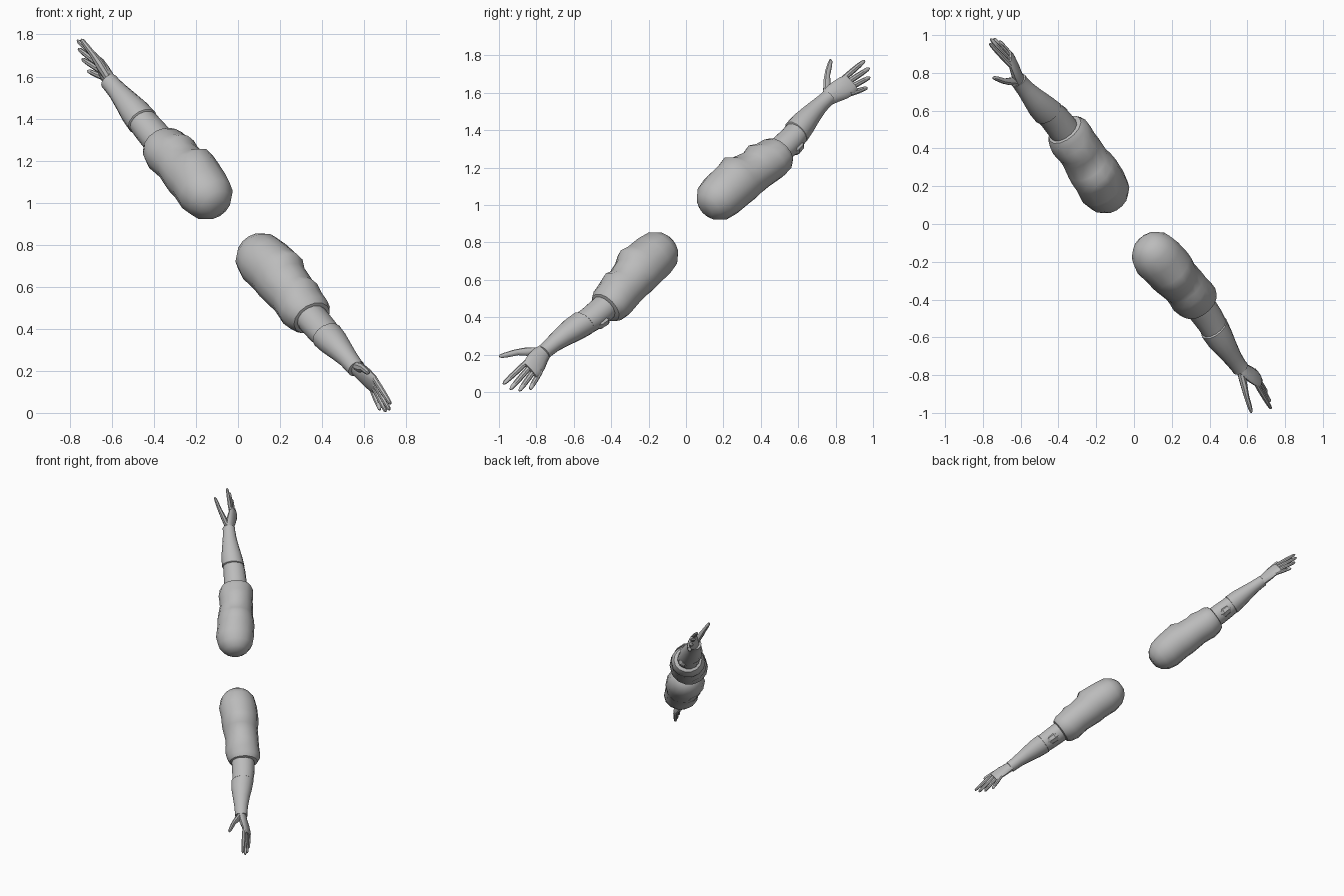
import bpy
import math
from mathutils import Vector

if "Cube" in bpy.data.objects:
    bpy.data.objects.remove(bpy.data.objects["Cube"])

# One plain grey for everything
grey = bpy.data.materials.new("plain grey")
grey.use_nodes = True
colour = (0.5, 0.5, 0.5, 1)
grey.diffuse_color = colour
grey.node_tree.nodes["Principled BSDF"].inputs["Base Color"].default_value = colour

# Frame of the tilted arm axis: along the arm, level across it, upward across it
CENTRE = Vector((0, 0, 0.912))
ALONG = Vector((-0.498, 0.646, 0.578)).normalized()
ACROSS = ALONG.cross(Vector((0, 0, 1))).normalized()
UP = ACROSS.cross(ALONG)

# Frame of the hand: across the knuckles and through the palm
KNUCKLE = (UP * 0.91 - ACROSS * 0.41).normalized()
PALM = (ACROSS * 0.91 + UP * 0.41).normalized()


def loft(name, rings, side, axes, sides=12, angle=40):
    """Skin rings of (distance, centre 1, centre 2, radius 1, radius 2, lift of the upper half)."""
    verts, faces = [], []
    for dist, c1, c2, r1, r2, *lift in rings:
        for k in range(sides):
            turn = math.tau * k / sides
            up = math.sin(turn)
            rise = lift[0] * max(0, up) ** 2 if lift else 0
            p = CENTRE + ALONG * dist * side
            p += axes[0] * (c1 + r1 * math.cos(turn)) + axes[1] * (c2 + r2 * up + rise)
            verts.append(p)
    for i in range(len(rings) - 1):
        for k in range(sides):
            n = (k + 1) % sides
            faces.append([i * sides + k, i * sides + n, (i + 1) * sides + n, (i + 1) * sides + k])
    last = len(verts) - sides
    faces.append(list(range(sides))[::-1])
    faces.append(list(range(last, last + sides)))
    if side > 0:
        faces = [f[::-1] for f in faces]
    mesh = bpy.data.meshes.new(name)
    mesh.from_pydata(verts, [], faces)
    mesh.materials.append(grey)
    obj = bpy.data.objects.new(name, mesh)
    bpy.context.collection.objects.link(obj)
    bpy.ops.object.select_all(action="DESELECT")
    obj.select_set(True)
    bpy.context.view_layer.objects.active = obj
    bpy.ops.object.shade_smooth_by_angle(angle=math.radians(angle))
    return obj


# Puffed sleeve with folds on its upper side and a cuff
SLEEVE = [
    (0.15, -0.01, -0.03, 0.045, 0.045),
    (0.175, -0.01, -0.03, 0.085, 0.083),
    (0.22, -0.01, -0.03, 0.12, 0.115),
    (0.29, -0.01, -0.03, 0.135, 0.128),
    (0.38, 0, -0.03, 0.132, 0.127, 0.01),
    (0.43, 0, -0.035, 0.13, 0.125, 0.03),
    (0.47, 0, -0.04, 0.124, 0.118, 0.01),
    (0.55, 0.01, -0.045, 0.118, 0.113),
    (0.59, 0.01, -0.05, 0.118, 0.113, 0.02),
    (0.64, 0.01, -0.055, 0.123, 0.113),
    (0.69, 0.015, -0.055, 0.118, 0.105),
    (0.72, 0.015, -0.055, 0.1, 0.09),
    (0.725, 0.015, -0.055, 0.085, 0.075),
]
UPPER_ARM = [
    (0.65, 0.01, -0.05, 0.08, 0.072),
    (0.76, 0.01, -0.052, 0.081, 0.072),
    (0.83, 0.008, -0.05, 0.078, 0.07),
    (0.9, 0, -0.043, 0.074, 0.066),
]
FOREARM = [
    (0.875, 0, -0.044, 0.074, 0.066),
    (0.88, 0, -0.043, 0.08, 0.072),
    (0.95, -0.008, -0.035, 0.074, 0.068),
    (1.03, -0.014, -0.028, 0.06, 0.056),
    (1.1, -0.018, -0.024, 0.049, 0.046),
    (1.16, -0.02, -0.024, 0.044, 0.042),
    (1.18, -0.02, -0.024, 0.045, 0.043),
    (1.182, -0.02, -0.024, 0.036, 0.036),
]
ELBOW = [
    (0.74, 0.04, -0.085, 0.02, 0.015),
    (0.79, 0.045, -0.087, 0.045, 0.036),
    (0.83, 0.045, -0.085, 0.04, 0.032),
    (0.88, 0.03, -0.07, 0.015, 0.012),
]
PALM_RINGS = [
    (1.16, -0.015, -0.028, 0.038, 0.033),
    (1.2, -0.015, -0.022, 0.05, 0.03),
    (1.25, -0.025, -0.01, 0.059, 0.026),
    (1.3, -0.034, 0, 0.06, 0.02),
    (1.33, -0.036, 0.004, 0.05, 0.013),
]
THUMB = [
    (1.18, 0.005, -0.03, 0.022, 0.02),
    (1.24, 0.045, -0.042, 0.03, 0.02),
    (1.29, 0.085, -0.054, 0.019, 0.015),
    (1.34, 0.11, -0.064, 0.016, 0.013),
    (1.365, 0.123, -0.069, 0.012, 0.01),
    (1.373, 0.126, -0.07, 0.005, 0.004),
]
# Each finger: base and tip distance, base and tip offset across the knuckles
FINGERS = {
    "index_finger": (1.31, 1.495, 0.008, 0.004),
    "middle_finger": (1.31, 1.485, -0.022, -0.042),
    "ring_finger": (1.3, 1.45, -0.051, -0.08),
    "little_finger": (1.28, 1.395, -0.077, -0.112),
}


def finger(name, side, base, tip, start, end):
    rings = []
    for f, r in ((0, 0.015), (0.4, 0.0155), (0.7, 0.014), (0.93, 0.011), (1, 0.005)):
        rings.append((base + (tip - base) * f, start + (end - start) * f, 0.002 + 0.02 * f, r, r * 0.9))
    loft(name, rings, side, (KNUCKLE, -PALM), 8)


# Build both arms, the second mirrored along the arm axis
for label, side in (("right", 1), ("left", -1)):
    arm = (ACROSS, UP)
    hand = (KNUCKLE, PALM)
    loft(label + "_sleeve", SLEEVE, side, arm, 14)
    loft(label + "_upper_arm", UPPER_ARM, side, arm, 14)
    loft(label + "_forearm", FOREARM, side, arm, 14)
    loft(label + "_elbow", ELBOW, side, arm, 8, 25)
    # The hand axes have the opposite handedness, so flip them to keep normals outward
    flipped = (KNUCKLE, -PALM)
    loft(label + "_palm", [(d, c, -n, r, q) for d, c, n, r, q in PALM_RINGS], side, flipped)
    loft(label + "_thumb", [(d, c, -n, r, q) for d, c, n, r, q in THUMB], side, flipped, 8)
    for name, (base, tip, start, end) in FINGERS.items():
        rings = label + "_" + name
        finger(rings, side, base, tip, start, end)
